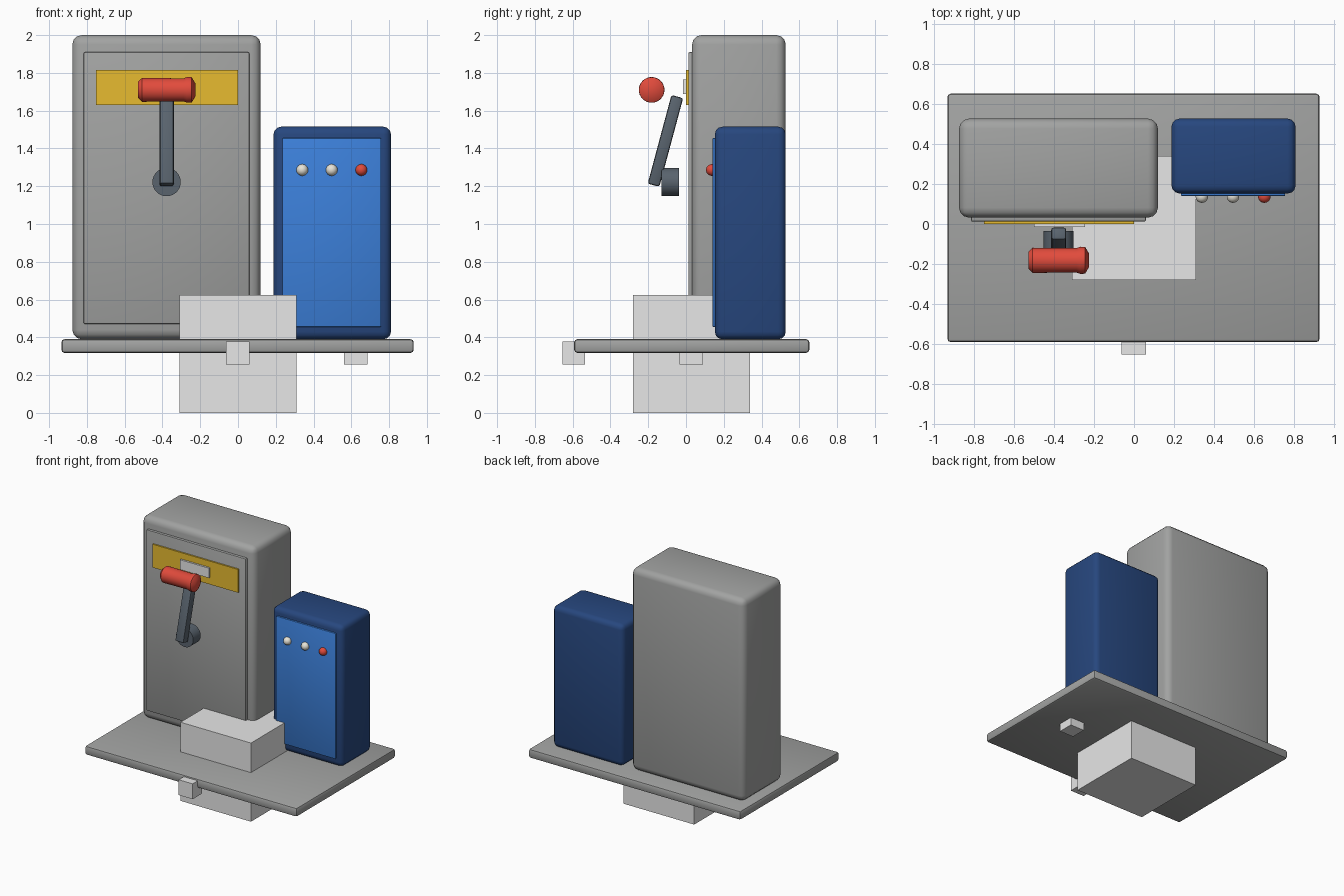
import bpy, bmesh, math
from mathutils import Vector, Matrix

cube = bpy.data.objects.get("Cube")
if cube:
    bpy.data.objects.remove(cube, do_unlink=True)


def material(name, r, g, b):
    m = bpy.data.materials.new(name)
    m.use_nodes = True
    m.diffuse_color = (r, g, b, 1)
    for node in m.node_tree.nodes:
        if node.type == 'BSDF_PRINCIPLED':
            node.inputs["Base Color"].default_value = (r, g, b, 1)
            node.inputs["Roughness"].default_value = 0.6
    return m


steel = material("steel grey", 0.36, 0.365, 0.36)
pale = material("pale grey", 0.8, 0.8, 0.8)
navy = material("dark blue", 0.02, 0.063, 0.21)
blue = material("bright blue", 0.045, 0.215, 0.7)
yellow = material("yellow", 0.8, 0.5, 0.03)
red = material("red", 0.75, 0.07, 0.045)
iron = material("dark iron", 0.1, 0.126, 0.155)
cream = material("cream", 0.8, 0.77, 0.68)


def finish(name, bm, mat, smooth=True):
    mesh = bpy.data.meshes.new(name)
    bmesh.ops.recalc_face_normals(bm, faces=bm.faces)
    bm.to_mesh(mesh)
    bm.free()
    mesh.materials.append(mat)
    ob = bpy.data.objects.new(name, mesh)
    bpy.context.collection.objects.link(ob)
    if smooth:
        bpy.ops.object.select_all(action='DESELECT')
        bpy.context.view_layer.objects.active = ob
        ob.select_set(True)
        bpy.ops.object.shade_smooth_by_angle(angle=math.radians(35))
    return ob


def box(name, x, y, z, mat, bevel=0.0, segments=3):
    """Box from (min, max) ranges, with optional rounded edges."""
    lo, hi = Vector((x[0], y[0], z[0])), Vector((x[1], y[1], z[1]))
    bm = bmesh.new()
    bmesh.ops.create_cube(bm, size=1)
    bmesh.ops.scale(bm, vec=hi - lo, verts=bm.verts)
    if bevel:
        bmesh.ops.bevel(bm, geom=bm.edges[:], offset=bevel, segments=segments,
                        profile=0.5, affect='EDGES')
    ob = finish(name, bm, mat, bevel > 0)
    ob.location = (lo + hi) / 2
    return ob


def lathe(name, profile, axis, centre, mat, sides=32):
    """Closed solid of revolution from (distance along axis, radius) pairs."""
    bm = bmesh.new()
    rings = []
    for d, r in profile:
        rings.append([bm.verts.new((r * math.cos(a), r * math.sin(a), d))
                      for a in (math.tau * i / sides for i in range(sides))])
    for a, b in zip(rings, rings[1:]):
        for i in range(sides):
            j = (i + 1) % sides
            bm.faces.new((a[i], a[j], b[j], b[i]))
    bm.faces.new(rings[0])
    bm.faces.new(rings[-1])
    bm.transform(Vector(axis).to_track_quat('Z', 'Y').to_matrix().to_4x4())
    ob = finish(name, bm, mat)
    ob.location = centre
    return ob


# Base plate and the plain blocks through and under it
box("base_plate", (-0.935, 0.93), (-0.592, 0.653), (0.318, 0.39), steel, 0.016, 2)
box("central_block", (-0.31, 0.31), (-0.28, 0.34), (0, 0.625), pale)
box("front_block", (-0.063, 0.06), (-0.655, -0.535), (0.255, 0.377), pale)
box("under_block", (0.56, 0.685), (-0.034, 0.09), (0.255, 0.377), pale)

# Tall grey cabinet
box("tall_cabinet", (-0.877, 0.12), (0.032, 0.528), (0.39, 2.0), steel, 0.05)
box("tall_door", (-0.817, 0.06), (0.012, 0.06), (0.47, 1.91), steel, 0.008, 2)
box("yellow_sign", (-0.753, 0.0), (0.0, 0.02), (1.63, 1.815), yellow)
box("sign_plate", (-0.5, -0.245), (-0.015, 0.005), (1.687, 1.765), pale)

# Lever: pivot boss, tilted arm and hand grip
lathe("lever_pivot", [(-0.047, 0.075), (0.047, 0.075)], (0, 1, 0),
      (-0.378, -0.083, 1.222), iron)
arm = box("lever_arm", (-0.415, -0.34), (-0.141, -0.077), (1.197, 1.683),
          iron, 0.012, 2)
arm.rotation_euler.x = math.radians(-15)
lathe("lever_grip", [(-0.152, 0.042), (-0.13, 0.063), (0.09, 0.061),
                     (0.108, 0.068), (0.133, 0.067), (0.152, 0.035)], (1, 0, 0),
      (-0.378, -0.182, 1.71), red)

# Short blue cabinet with its front panel and indicator lamps
box("short_cabinet", (0.188, 0.81), (0.153, 0.528), (0.39, 1.515), navy, 0.04)
box("short_panel", (0.235, 0.758), (0.14, 0.18), (0.455, 1.455), blue, 0.006, 2)
for side, x, mat in (("right", 0.34, cream), ("middle", 0.496, cream), ("left", 0.653, red)):
    bm = bmesh.new()
    bmesh.ops.create_uvsphere(bm, u_segments=24, v_segments=12, radius=0.031)
    lamp = finish(side + "_lamp", bm, mat)
    lamp.location = (x, 0.137, 1.286)
